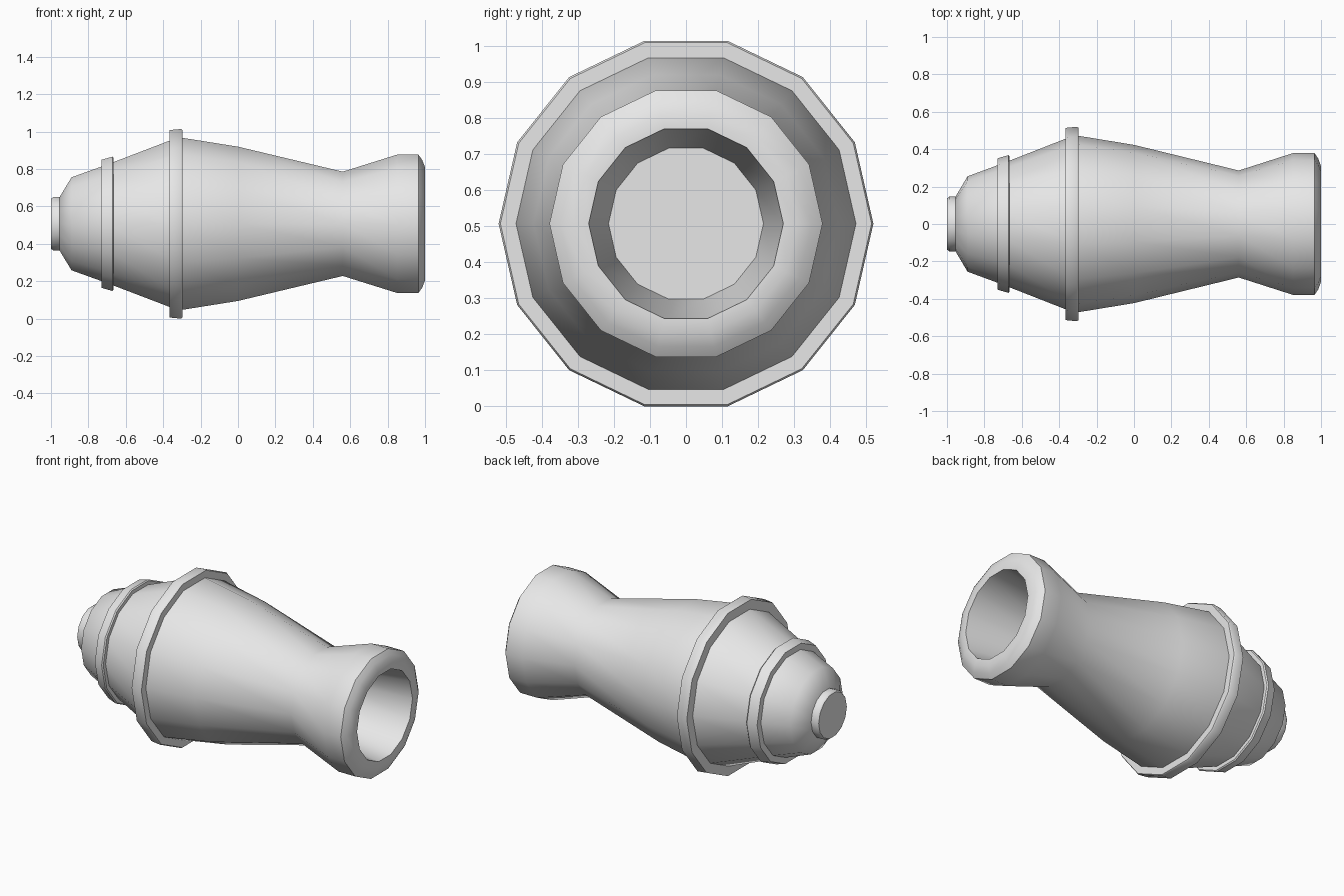
import bpy, bmesh, math

cube = bpy.data.objects.get("Cube")
if cube:
    bpy.data.objects.remove(cube, do_unlink=True)

SIDES = 14
AXIS_Z = 0.507  # height of the long axis above the ground

grey = bpy.data.materials.new("light grey")
grey.use_nodes = True
grey.diffuse_color = (0.8, 0.8, 0.8, 1)
grey.node_tree.nodes["Principled BSDF"].inputs["Base Color"].default_value = (0.8, 0.8, 0.8, 1)


def lathe(name, profile, closed=False):
    """Turn (x, radius) points around the x axis; open profiles get end caps."""
    bm = bmesh.new()
    rings = []
    for x, r in profile:
        ring = []
        for i in range(SIDES):
            a = 2 * math.pi * i / SIDES
            ring.append(bm.verts.new((x, r * math.cos(a), r * math.sin(a))))
        rings.append(ring)
    pairs = list(zip(rings, rings[1:]))
    if closed:
        pairs.append((rings[-1], rings[0]))
    else:
        bm.faces.new(rings[0])
        bm.faces.new(rings[-1])
    for a, b in pairs:
        for i in range(SIDES):
            j = (i + 1) % SIDES
            bm.faces.new((a[i], a[j], b[j], b[i]))
    bmesh.ops.recalc_face_normals(bm, faces=bm.faces)
    mesh = bpy.data.meshes.new(name)
    bm.to_mesh(mesh)
    bm.free()
    mesh.materials.append(grey)
    ob = bpy.data.objects.new(name, mesh)
    ob.location.z = AXIS_Z
    bpy.context.collection.objects.link(ob)
    bpy.ops.object.select_all(action='DESELECT')
    ob.select_set(True)
    bpy.context.view_layer.objects.active = ob
    bpy.ops.object.shade_smooth_by_angle(angle=math.radians(45))
    return ob


# Main shell: domed nose, long taper, narrow neck, flared muzzle and its bore
lathe("body", [
    (-0.955, 0.145), (-0.89, 0.255), (-0.70, 0.325), (-0.33, 0.47),
    (-0.30, 0.472), (0.0, 0.423), (0.56, 0.286), (0.85, 0.379), (0.965, 0.379),
    (0.985, 0.35), (1.0, 0.31), (1.0, 0.27),
    (0.56, 0.215),
])

# Raised collars around the shell
lathe("front_collar", [
    (-0.73, 0.29), (-0.73, 0.351), (-0.672, 0.368), (-0.665, 0.362), (-0.665, 0.29),
], closed=True)
lathe("main_collar", [
    (-0.365, 0.42), (-0.365, 0.514), (-0.305, 0.52), (-0.298, 0.515), (-0.298, 0.42),
], closed=True)

# Small button on the nose
lathe("nose_cap", [(-1.0, 0.137), (-0.988, 0.146), (-0.95, 0.146)])
